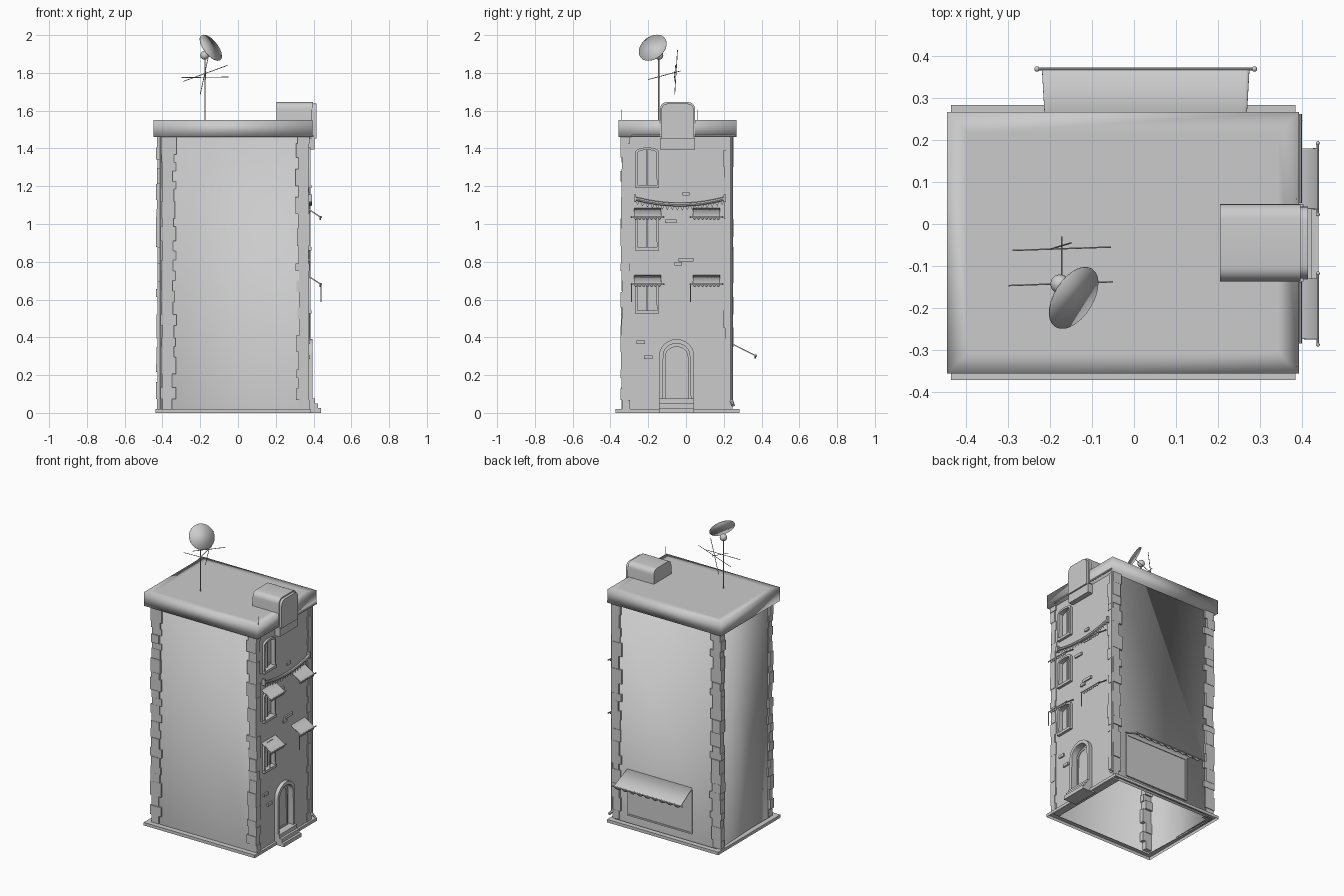
import bpy, bmesh, math, random
from mathutils import Vector, Matrix

random.seed(4)
if "Cube" in bpy.data.objects:
    bpy.data.objects.remove(bpy.data.objects["Cube"], do_unlink=True)

grey = bpy.data.materials.new("plain grey")
grey.use_nodes = True
grey.diffuse_color = (0.6, 0.6, 0.6, 1)
grey.node_tree.nodes["Principled BSDF"].inputs["Base Color"].default_value = (0.6, 0.6, 0.6, 1)

X0, X1, Y0, Y1 = -0.393, 0.37, -0.333, 0.238   # wall faces
SKEW = 0.025                                   # extra width of the back wall
ROOF_Z = 1.46


def finish(name, bm, angle=None, thick=0, fix=True):
    if fix:
        bmesh.ops.recalc_face_normals(bm, faces=bm.faces)
    mesh = bpy.data.meshes.new(name)
    bm.to_mesh(mesh)
    bm.free()
    mesh.materials.append(grey)
    ob = bpy.data.objects.new(name, mesh)
    bpy.context.collection.objects.link(ob)
    if thick:
        ob.modifiers.new("thickness", "SOLIDIFY").thickness = thick
    if angle:
        bpy.ops.object.select_all(action="DESELECT")
        ob.select_set(True)
        bpy.context.view_layer.objects.active = ob
        bpy.ops.object.shade_smooth_by_angle(angle=math.radians(angle))
    return ob


def box(bm, x0, x1, y0, y1, z0, z1):
    m = Matrix.Translation(((x0 + x1) / 2, (y0 + y1) / 2, (z0 + z1) / 2))
    m = m @ Matrix.Diagonal((x1 - x0, y1 - y0, z1 - z0, 1))
    bmesh.ops.create_cube(bm, size=1, matrix=m)


def rod(bm, a, b, r, sides=8):
    a, b = Vector(a), Vector(b)
    d = b - a
    m = Matrix.Translation((a + b) / 2) @ d.to_track_quat("Z", "Y").to_matrix().to_4x4()
    bmesh.ops.create_cone(bm, cap_ends=True, segments=sides, radius1=r, radius2=r,
                          depth=d.length, matrix=m)


def ball(bm, p, r):
    bmesh.ops.create_uvsphere(bm, u_segments=12, v_segments=8, radius=r,
                              matrix=Matrix.Translation(p))


def arch(y0, y1, z0, z1, rise, n=12):
    """Outline in (y, z) with an arched top of the given rise."""
    c, w = (y0 + y1) / 2, (y1 - y0) / 2
    top = [(c + w * math.cos(math.pi * i / n), z1 - rise + rise * math.sin(math.pi * i / n))
           for i in range(n + 1)]
    return [(y0, z0), (y1, z0)] + top


def framed(name, outline, x_back, x_front, border=0, depth=0):
    """Outline extruded along x; a border leaves a rim around a sunken panel."""
    bm = bmesh.new()
    face = bm.faces.new([bm.verts.new((x_front, y, z)) for y, z in outline])
    for v in bmesh.ops.extrude_face_region(bm, geom=[face])["geom"]:
        if isinstance(v, bmesh.types.BMVert):
            v.co.x = x_back
    bmesh.ops.recalc_face_normals(bm, faces=bm.faces)
    front = [f for f in bm.faces if all(abs(v.co.x - x_front) < 1e-5 for v in f.verts)]
    if border:
        bmesh.ops.inset_region(bm, faces=front, thickness=border)
        step = bmesh.ops.extrude_face_region(bm, geom=front)["geom"]
        bmesh.ops.delete(bm, geom=front, context="FACES")
        for v in step:
            if isinstance(v, bmesh.types.BMVert):
                v.co.x -= depth
    return finish(name, bm, 40)


# Side and back walls, open underneath and towards the door wall
bm = bmesh.new()
box(bm, X0, X1, Y0, Y1, 0.01, ROOF_Z + 0.02)
for v in bm.verts:
    if v.co.x < 0 < v.co.y:
        v.co.x -= SKEW
bmesh.ops.delete(bm, geom=[f for f in bm.faces if f.normal.z < -0.9 or f.normal.x > 0.9],
                 context="FACES")
finish("tower_walls", bm, 100, fix=False)

# Door wall with recesses for the openings
bm = bmesh.new()
box(bm, 0.32, X1, Y0, Y1, 0.01, ROOF_Z + 0.02)
door_wall = finish("door_wall", bm)


def opening(name, y0, y1, z0, z1, rise, x_front, border):
    cutter = framed(name + "_cutter", arch(y0 + 0.006, y1 - 0.006, z0 + 0.006, z1 - 0.006, rise),
                    0.34, 0.41)
    cutter.hide_render = True
    cutter.display_type = "WIRE"
    cut = door_wall.modifiers.new(name, "BOOLEAN")
    cut.operation = "DIFFERENCE"
    cut.object = cutter
    framed(name, arch(y0, y1, z0, z1, rise), 0.33, x_front, border, x_front - 0.351)


# Base skirt, open underneath, with a hole for the interior
bm = bmesh.new()
box(bm, -0.437, 0.385, -0.373, 0.284, 0, 0.02)
bmesh.ops.delete(bm, geom=[f for f in bm.faces if f.normal.z < -0.9], context="FACES")
top = [f for f in bm.faces if f.normal.z > 0.9]
bmesh.ops.inset_region(bm, faces=top, thickness=0.048)
bmesh.ops.delete(bm, geom=top, context="FACES")
finish("base_skirt", bm, fix=False)

# Roof slab, softly shaded at its rim
bm = bmesh.new()
box(bm, -0.447, 0.394, -0.357, 0.267, ROOF_Z, 1.55)
bmesh.ops.inset_region(bm, faces=[f for f in bm.faces if f.normal.z > 0.9], thickness=0.07)
finish("roof_slab", bm, 100)

# Uneven corner stones
for sx, xn in ((-1, "plain_side"), (1, "door_side")):
    for cy, sy, yn in ((Y0, -1, "front"), (Y1, 1, "back")):
        cx = X1 if sx > 0 else X0 - (SKEW if sy > 0 else 0)
        bm = bmesh.new()
        z, wide = 0.02, False
        while z < ROOF_Z:
            top_z = min(z + random.uniform(0.04, 0.095), ROOF_Z)
            if ROOF_Z - top_z < 0.03:
                top_z = ROOF_Z
            out_x = random.uniform(0.006, 0.018) * (1 if sx < 0 else 0.5)
            out_y = random.uniform(0.005, 0.014)
            in_x = random.uniform(0.055, 0.068) if wide else random.uniform(0.042, 0.055)
            in_y = random.uniform(0.025, 0.035) if wide else random.uniform(0.03, 0.042)
            xs = sorted((cx + sx * out_x, cx - sx * in_x))
            ys = sorted((cy + sy * out_y, cy - sy * in_y))
            box(bm, *xs, *ys, z, top_z)
            z, wide = top_z, not wide
        finish(f"corner_stones_{xn}_{yn}", bm)

# Roof dormer with rounded shoulders
r = 0.035
shape = [(-0.137, ROOF_Z), (0.048, ROOF_Z)]
for cy, start in ((0.048 - r, 0), (-0.137 + r, 90)):
    for i in range(6):
        a = math.radians(start + 18 * i)
        shape.append((cy + r * math.cos(a), 1.645 - r + r * math.sin(a)))
framed("dormer", shape, 0.205, 0.398)
framed("dormer_front", [(y * 0.93 - 0.003, z - 0.008) for y, z in shape], 0.39, 0.415)
bm = bmesh.new()
box(bm, 0.36, 0.405, -0.137, 0.048, 1.395, 1.455)
finish("dormer_corbel", bm)

# Windows with sill, mullion and panes
for i, (z0, z1) in enumerate(((0.53, 0.725), (0.865, 1.06), (1.195, 1.405))):
    opening(f"window_{i + 1}", -0.267, -0.145, z0, z1, 0.022, 0.384, 0.013)
    bm = bmesh.new()
    box(bm, 0.345, 0.362, -0.211, -0.201, z0 + 0.012, z1 - 0.012)
    box(bm, 0.345, 0.388, -0.269, -0.143, z0 - 0.005, z0 + 0.012)
    for y in (-0.235, -0.177):
        box(bm, 0.345, 0.356, y - 0.019, y + 0.019, z0 + 0.03, z1 - 0.03)
    finish(f"window_bars_{i + 1}", bm)

# Arched door, leaf and steps
opening("door_frame", -0.142, 0.042, 0.02, 0.39, 0.085, 0.394, 0.022)
framed("door_leaf", arch(-0.112, 0.012, 0.075, 0.352, 0.055), 0.345, 0.362, 0.014, 0.005)
bm = bmesh.new()
for i in range(3):
    box(bm, 0.345, 0.44 - 0.016 * i, -0.142, 0.042, 0.025 * i, 0.025 * (i + 1))
finish("door_steps", bm)


def awning(name, origin, along, out, width, reach, drop, waves, rod_r, hang=0):
    """Sloping cloth with a scalloped edge, hung on a rod with ball ends."""
    o, u, w = Vector(origin), Vector(along), Vector(out)
    up = Vector((0, 0, 1))
    bm = bmesh.new()
    n = waves * 6
    rows = []
    for i in range(n + 1):
        s = i / n
        dip = abs(math.sin(math.pi * s * waves))
        flare = u * ((s - 0.5) * width)
        rim = o + flare + w * reach - up * drop
        rows.append([bm.verts.new(p) for p in
                     (o + flare * 0.97, rim, rim - up * (0.006 + 0.012 * dip))])
    for a, b in zip(rows, rows[1:]):
        for j in range(2):
            bm.faces.new((a[j], b[j], b[j + 1], a[j + 1]))
    finish(name, bm, 35, thick=0.007)
    bm = bmesh.new()
    mid = o + w * reach - up * (drop + 0.002)
    ends = [mid + u * (s * (width / 2 + 0.012)) for s in (-1, 1)]
    rod(bm, *ends, rod_r)
    for e in ends:
        ball(bm, e, rod_r * 1.6)
    if hang:
        rod(bm, ends[0], ends[0] - up * hang, rod_r)
    finish(name + "_rod", bm, 40)


for y, side in ((-0.203, "left"), (0.108, "right")):
    for z, level, hang in ((1.085, "upper", 0), (0.73, "lower", 0.095)):
        awning(f"awning_{side}_{level}", (X1, y, z), (0, 1, 0), (1, 0, 0),
               0.146, 0.069, 0.046, 7, 0.003, hang)
awning("shop_awning", (0.028, Y1, 0.372), (1, 0, 0), (0, 1, 0), 0.495, 0.132, 0.067, 9, 0.004)

# Shop opening on the back wall
bm = bmesh.new()
box(bm, -0.205, 0.255, Y1 - 0.02, Y1 + 0.003, 0.075, 0.35)
for x in (-0.215, 0.255):
    box(bm, x, x + 0.01, Y1 - 0.02, Y1 + 0.008, 0.065, 0.36)
for z in (0.065, 0.35):
    box(bm, -0.215, 0.265, Y1 - 0.02, Y1 + 0.008, z, z + 0.01)
finish("shop_window", bm)

# Sagging bunting with small flags
def sag(s):
    return Vector((0.382, -0.27 + 0.475 * s, 1.135 - 0.128 * s * (1 - s)))


bm = bmesh.new()
steps = 18
for i in range(steps):
    a, b = sag(i / steps), sag((i + 1) / steps)
    rod(bm, a, b, 0.01)
    tip = (a + b) / 2 - Vector((0, 0, 0.032))
    low = Vector((0, 0, 0.006))
    bm.faces.new([bm.verts.new(p) for p in (a - low, b - low, tip)])
for s in (0, 1):
    p = sag(s)
    box(bm, X1 - 0.01, 0.392, p.y - 0.006, p.y + 0.006, p.z - 0.018, p.z + 0.022)
finish("bunting", bm, 40)

# Loose bricks showing on the door wall
bm = bmesh.new()
for y, z, w in ((0, 1.16, 0.035), (-0.08, 1.015, 0.06), (0, 0.81, 0.08),
                (-0.04, 0.79, 0.04), (-0.24, 0.375, 0.045), (-0.2, 0.295, 0.045)):
    box(bm, 0.36, 0.38, y - w / 2, y + w / 2, z - 0.009, z + 0.009)
finish("exposed_bricks", bm)

# Drainpipe with elbow, fed by gutters along the eaves
bm = bmesh.new()
rod(bm, (0.377, 0.242, 0.06), (0.377, 0.242, ROOF_Z), 0.007)
rod(bm, (0.377, 0.242, 0.06), (0.395, 0.25, 0.04), 0.009)
ball(bm, (0.377, 0.242, 0.06), 0.01)
for y0, y1 in ((0.05, 0.262), (-0.285, -0.138)):
    rod(bm, (0.395, y0, ROOF_Z + 0.006), (0.395, y1, ROOF_Z + 0.006), 0.006)
finish("drainpipe", bm, 40)

# Roof pole, aerial and roof spikes
bm = bmesh.new()
rod(bm, (-0.175, -0.145, 1.54), (-0.175, -0.145, 1.89), 0.0035)
ball(bm, (-0.177, -0.143, 1.893), 0.023)
finish("dish_pole", bm, 40)
bm = bmesh.new()
for a, b in (((-0.3, -0.147, 1.775), (-0.05, -0.138, 1.778)),
             ((-0.29, -0.063, 1.755), (-0.055, -0.055, 1.84)),
             ((-0.2, -0.06, 1.685), (-0.15, -0.045, 1.92)),
             ((-0.172, -0.2, 1.765), (-0.172, -0.03, 1.81))):
    rod(bm, a, b, 0.002, 6)
for y in (-0.34, 0.06):
    rod(bm, (0.388, y, 1.53), (0.388, y, 1.605), 0.0015, 6)
finish("aerial_and_spikes", bm)

# Satellite dish: a shallow bowl facing up and outward
bm = bmesh.new()
R, rings = 0.082, 5
bmesh.ops.create_circle(bm, cap_ends=True, segments=28, radius=R)
for k in range(rings):
    bmesh.ops.inset_region(bm, faces=[max(bm.faces, key=lambda f: len(f.verts))],
                           thickness=R / (rings + 1))
for v in bm.verts:
    v.co.z = 0.028 * (v.co.length / R) ** 2 - 0.028
aim = Vector((0.70, -0.44, 0.55)).to_track_quat("Z", "Y").to_matrix().to_4x4()
bm.transform(Matrix.Translation((-0.143, -0.177, 1.934)) @ aim)
finish("satellite_dish", bm, 50, thick=0.003)
